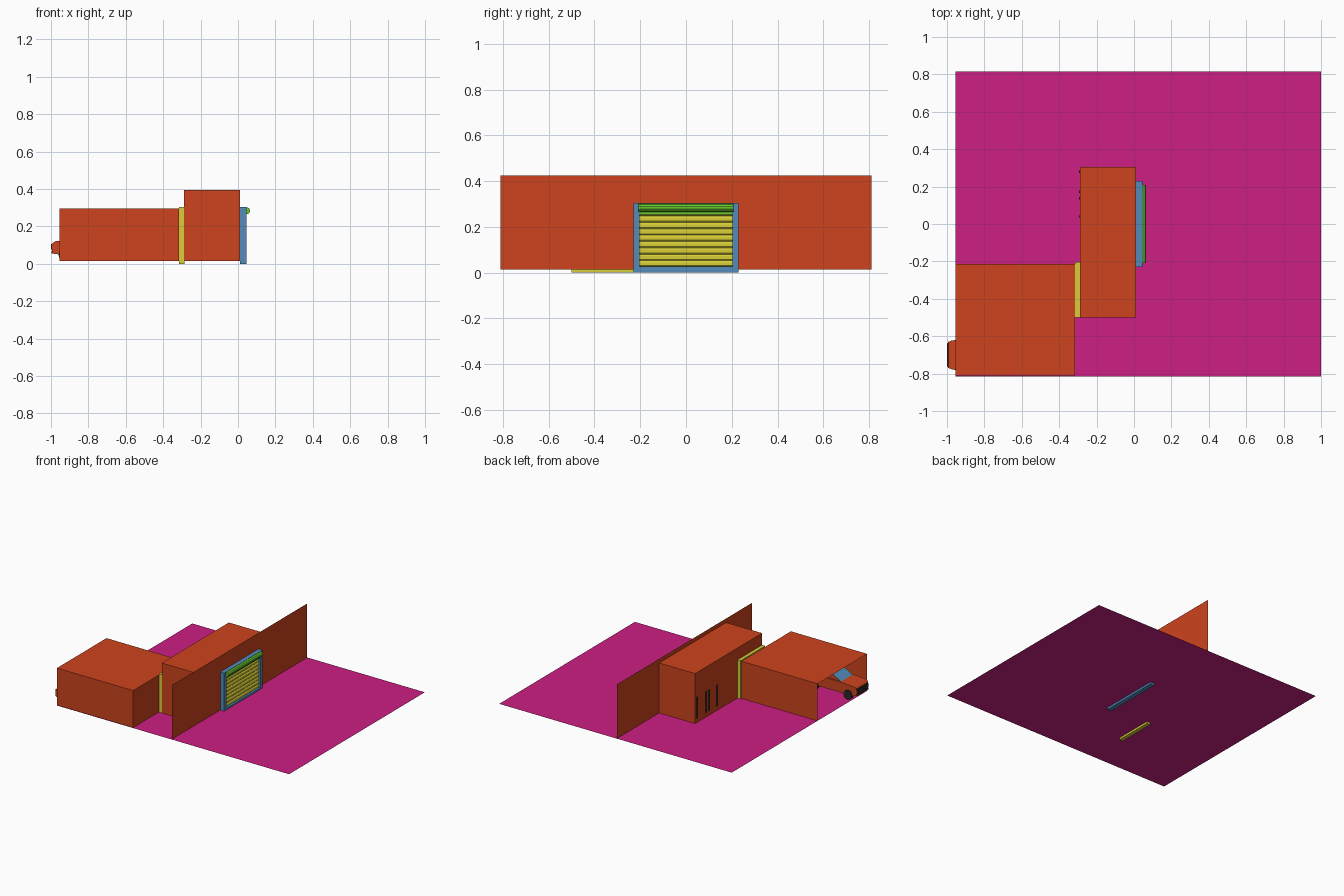
import bpy, bmesh, math
from mathutils import Matrix

if "Cube" in bpy.data.objects:
    bpy.data.objects.remove(bpy.data.objects["Cube"])

def mat(name, r, g, b):
    m = bpy.data.materials.new(name)
    m.diffuse_color = (*[(c / 255) ** 2.2 for c in (r, g, b)], 1)
    m.use_nodes = True
    m.node_tree.nodes["Principled BSDF"].inputs["Base Color"].default_value = m.diffuse_color
    return m

ORANGE = mat("orange_paint", 204, 69, 35)
MAGENTA = mat("magenta_ground", 204, 36, 130)
BLUE = mat("blue_frame", 84, 138, 184)
YELLOW = mat("yellow_shutter", 214, 205, 58)
GREEN = mat("green_roll", 104, 200, 50)
DARK = mat("dark_grey", 45, 45, 45)
G = 0.015  # ground level

def finish(name, bm, *mats):
    me = bpy.data.meshes.new(name)
    bm.to_mesh(me)
    bm.free()
    for m in mats:
        me.materials.append(m)
    ob = bpy.data.objects.new(name, me)
    bpy.context.collection.objects.link(ob)
    return ob

def add_box(bm, x0, x1, y0, y1, z0, z1):
    r = bmesh.ops.create_cube(bm, size=1)
    bmesh.ops.transform(bm, verts=r["verts"], matrix=Matrix.Translation(
        ((x0 + x1) / 2, (y0 + y1) / 2, (z0 + z1) / 2)) @ Matrix.Diagonal((x1 - x0, y1 - y0, z1 - z0, 1)))

def boxes(name, m, *dims):
    bm = bmesh.new()
    for d in dims:
        add_box(bm, *d)
    return finish(name, bm, m)

def quad(bm, *pts):
    bm.faces.new([bm.verts.new(p) for p in pts])

def x_wall(bm, x, y0, y1, z0, z1, sign, hole=None):
    """Flat wall facing +x or -x, with an optional doorway (y0, y1, top)."""
    parts = [(y0, y1, z0, z1)]
    if hole:
        a, b, t = hole
        parts = [(y0, a, z0, z1), (b, y1, z0, z1), (a, b, t, z1)]
    for a, b, c, d in parts:
        if b - a < 1e-4:
            continue
        p = [(x, a, c), (x, b, c), (x, b, d), (x, a, d)]
        quad(bm, *(p if sign > 0 else p[::-1]))

def shell(bm, x0, x1, y0, y1, z1):
    """Front wall, back wall and roof of a room."""
    quad(bm, (x0, y0, G), (x1, y0, G), (x1, y0, z1), (x0, y0, z1))
    quad(bm, (x1, y1, G), (x0, y1, G), (x0, y1, z1), (x1, y1, z1))
    quad(bm, (x0, y0, z1), (x1, y0, z1), (x1, y1, z1), (x0, y1, z1))

def cylinder(bm, r, depth, loc, seg):
    bmesh.ops.create_cone(bm, cap_ends=True, segments=seg, radius1=r, radius2=r, depth=depth,
                          matrix=Matrix.Translation(loc) @ Matrix.Rotation(math.pi / 2, 4, 'X'))

def extrude_profile(name, pts, y0, y1, *mats):
    bm = bmesh.new()
    f = bm.faces.new([bm.verts.new((x, y0, z)) for x, z in pts])
    r = bmesh.ops.extrude_face_region(bm, geom=[f])
    vs = [v for v in r["geom"] if isinstance(v, bmesh.types.BMVert)]
    bmesh.ops.translate(bm, verts=vs, vec=(0, y1 - y0, 0))
    bmesh.ops.recalc_face_normals(bm, faces=bm.faces[:])
    return finish(name, bm, *mats)

# Ground sheet
bm = bmesh.new()
quad(bm, (-0.955, -0.815, G), (1, -0.815, G), (1, 0.815, G), (-0.955, 0.815, G))
finish("ground_sheet", bm, MAGENTA)

# Tall facade with the shutter doorway
bm = bmesh.new()
x_wall(bm, 0.012, -0.81, 0.81, G, 0.426, 1, (-0.205, 0.205, 0.28))
finish("facade_wall", bm, ORANGE)

# Middle room behind the facade
bm = bmesh.new()
shell(bm, -0.29, 0.012, -0.5, 0.305, 0.395)
x_wall(bm, -0.29, -0.5, 0.305, G, 0.395, -1, (-0.475, -0.23, 0.275))
finish("middle_room", bm, ORANGE)

# Garage room, open at its left end
bm = bmesh.new()
shell(bm, -0.955, -0.315, -0.81, -0.215, 0.297)
x_wall(bm, -0.315, -0.81, -0.215, G, 0.297, 1, (-0.475, -0.23, 0.275))
finish("garage_room", bm, ORANGE)

# Door frames: two posts, a sill and a lintel
def frame(name, m, x0, x1, y0, y1, z1, w):
    boxes(name, m, (x0, x1, y0, y0 + w, 0, z1), (x0, x1, y1 - w, y1, 0, z1),
          (x0, x1, y0 + w, y1 - w, 0, w), (x0, x1, y0 + w, y1 - w, z1 - w, z1))

frame("shutter_frame", BLUE, 0.01, 0.045, -0.23, 0.23, 0.304, 0.027)
frame("inner_door_frame", YELLOW, -0.316, -0.287, -0.5, -0.203, 0.305, 0.027)

# Corrugated roller shutter
n = 9
pts = []
for i in range(n):
    z = 0.025 + i * 0.25 / n
    pts += [(0.028, z), (0.033, z + 0.006), (0.033, z + 0.02)]
pts += [(0.028, 0.275), (0.02, 0.275), (0.02, 0.025)]
extrude_profile("roller_shutter", pts, -0.204, 0.204, YELLOW)

# Shutter roll above the door
bm = bmesh.new()
cylinder(bm, 0.018, 0.416, (0.047, 0, 0.284), 10)
add_box(bm, 0.03, 0.046, -0.204, 0.204, 0.255, 0.302)
finish("shutter_roll", bm, GREEN)

# Dark narrow strips on the middle room's left wall
boxes("wall_strips", DARK, *[(-0.293, -0.288, y - 0.006, y + 0.006, 0.048, 0.21)
                             for y in (0.28, 0.172, 0.138, 0.04)])

# Car body, rounded at the nose
body = extrude_profile("car_body", [(-0.99, 0.055), (-0.995, 0.075), (-0.993, 0.11), (-0.975, 0.122),
                                    (-0.86, 0.13), (-0.58, 0.13), (-0.565, 0.11), (-0.57, 0.05),
                                    (-0.955, 0.05)], -0.777, -0.623, ORANGE)
for v in body.data.vertices:
    if v.co.x < -0.98:
        v.co.y = -0.7 + (v.co.y + 0.7) * 0.9

# Car cabin: sloped ends are glass
cabin = extrude_profile("car_cabin", [(-0.865, 0.128), (-0.775, 0.178), (-0.65, 0.178), (-0.59, 0.128)],
                        -0.77, -0.63, ORANGE, BLUE)
for p in cabin.data.polygons:
    if abs(p.normal.x) > 0.3:
        p.material_index = 1
boxes("car_side_windows", BLUE, *[(-0.77, -0.66, y - 0.003, y + 0.003, 0.138, 0.168)
                                  for y in (-0.77, -0.63)])

# Car grille and bumper
boxes("car_grille", DARK, (-1.0, -0.99, -0.762, -0.638, 0.078, 0.105),
      (-0.997, -0.97, -0.765, -0.635, 0.056, 0.068))

# Car wheels
bm = bmesh.new()
for x in (-0.925, -0.64):
    for y in (-0.768, -0.632):
        cylinder(bm, 0.034, 0.026, (x, y, G + 0.034), 16)
finish("car_wheels", bm, DARK)
